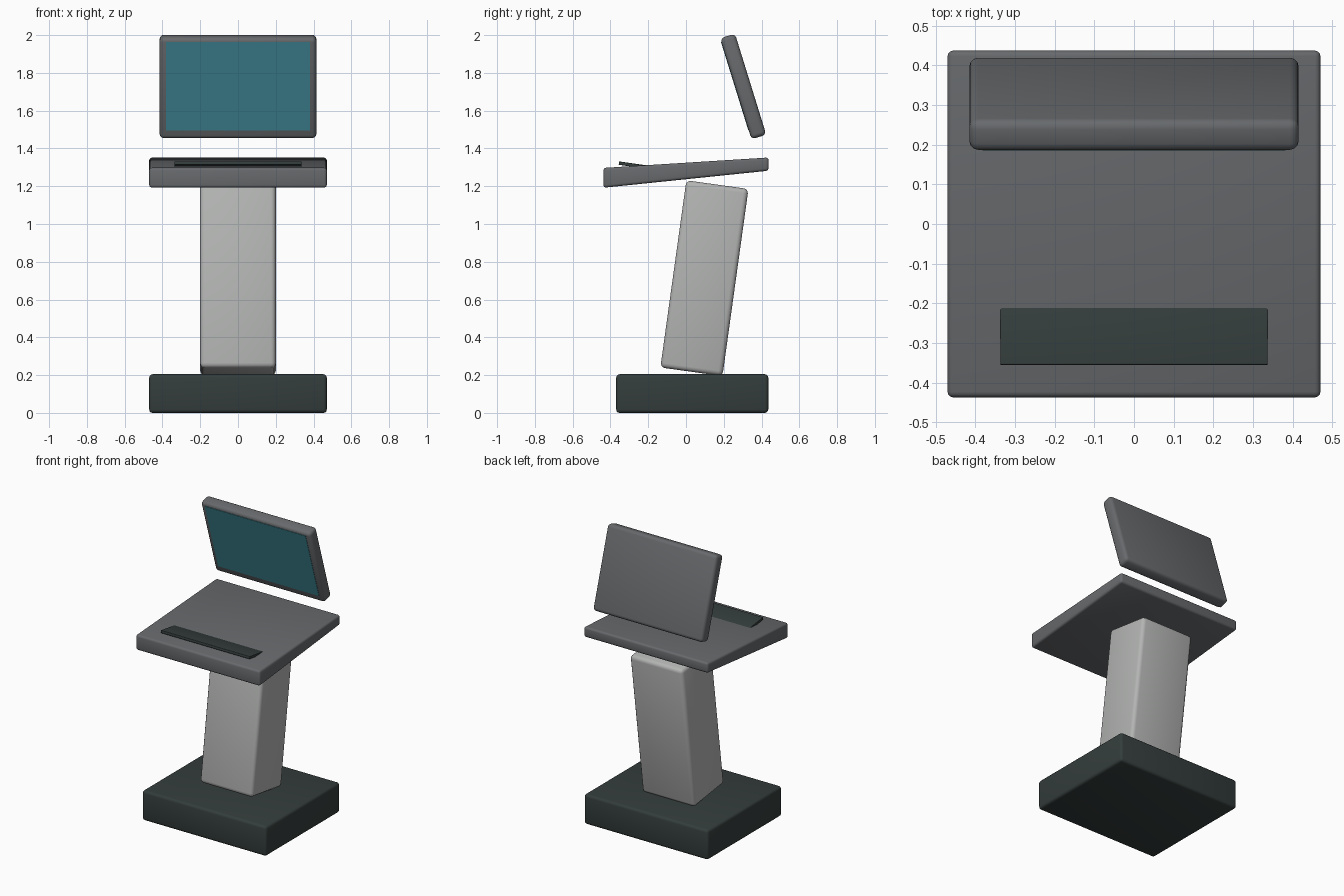
import bpy, bmesh, math

if "Cube" in bpy.data.objects:
    bpy.data.objects.remove(bpy.data.objects["Cube"])


def material(name, rgb):
    m = bpy.data.materials.new(name)
    m.diffuse_color = (*rgb, 1)
    m.use_nodes = True
    m.node_tree.nodes["Principled BSDF"].inputs["Base Color"].default_value = m.diffuse_color
    return m


DARK = material("dark green grey", (0.034, 0.047, 0.045))
GREY = material("mid grey", (0.135, 0.142, 0.15))
LIGHT = material("light grey", (0.45, 0.46, 0.45))
TEAL = material("screen teal", (0.05, 0.25, 0.31))


def slab(name, profile, half_x, mat, bevel=0.0, loc=(0, 0), tilt=0.0):
    """Extrude a (y, z) profile along x, then tilt it about x and place it."""
    bm = bmesh.new()
    face = bm.faces.new([bm.verts.new((-half_x, y, z)) for y, z in profile])
    ext = bmesh.ops.extrude_face_region(bm, geom=[face])
    moved = [v for v in ext["geom"] if isinstance(v, bmesh.types.BMVert)]
    bmesh.ops.translate(bm, verts=moved, vec=(2 * half_x, 0, 0))
    bmesh.ops.recalc_face_normals(bm, faces=bm.faces)
    if bevel:
        bmesh.ops.bevel(bm, geom=bm.edges[:], offset=bevel, segments=3,
                        profile=0.5, affect='EDGES')
    me = bpy.data.meshes.new(name)
    bm.to_mesh(me)
    bm.free()
    me.materials.append(mat)
    ob = bpy.data.objects.new(name, me)
    bpy.context.collection.objects.link(ob)
    ob.location = (0, loc[0], loc[1])
    ob.rotation_euler.x = math.radians(tilt)
    bpy.context.view_layer.objects.active = ob
    bpy.ops.object.select_all(action='DESELECT')
    ob.select_set(True)
    bpy.ops.object.shade_smooth_by_angle(angle=math.radians(35))
    return ob


def rect(depth, height, y=0, z=0):
    d, h = depth / 2, height / 2
    return [(y - d, z - h), (y + d, z - h), (y + d, z + h), (y - d, z + h)]


# floor base and leaning column
slab("base", rect(0.805, 0.205), 0.47, DARK, 0.018, (0.033, 0.1025))
slab("column", rect(0.332, 1.0), 0.2, LIGHT, 0.025, (0.0975, 0.713), -7.9)

# wedge-shaped desk
slab("desk", [(-0.437, 1.192), (0.437, 1.282), (0.437, 1.352), (-0.437, 1.297)],
     0.47, GREY, 0.014)

# keyboard plate, sunk into the desk at its back edge
slab("keyboard", rect(0.162, 0.018), 0.337, DARK, 0.003, (-0.275, 1.311), -8)

# floating monitor leaning forward, with its screen plate on the front face
slab("monitor", rect(0.082, 0.56), 0.415, GREY, 0.022, (0.303, 1.728), 17.2)
slab("screen", rect(0.006, 0.488, -0.04, 0.0145), 0.382, TEAL, 0, (0.303, 1.728), 17.2)
